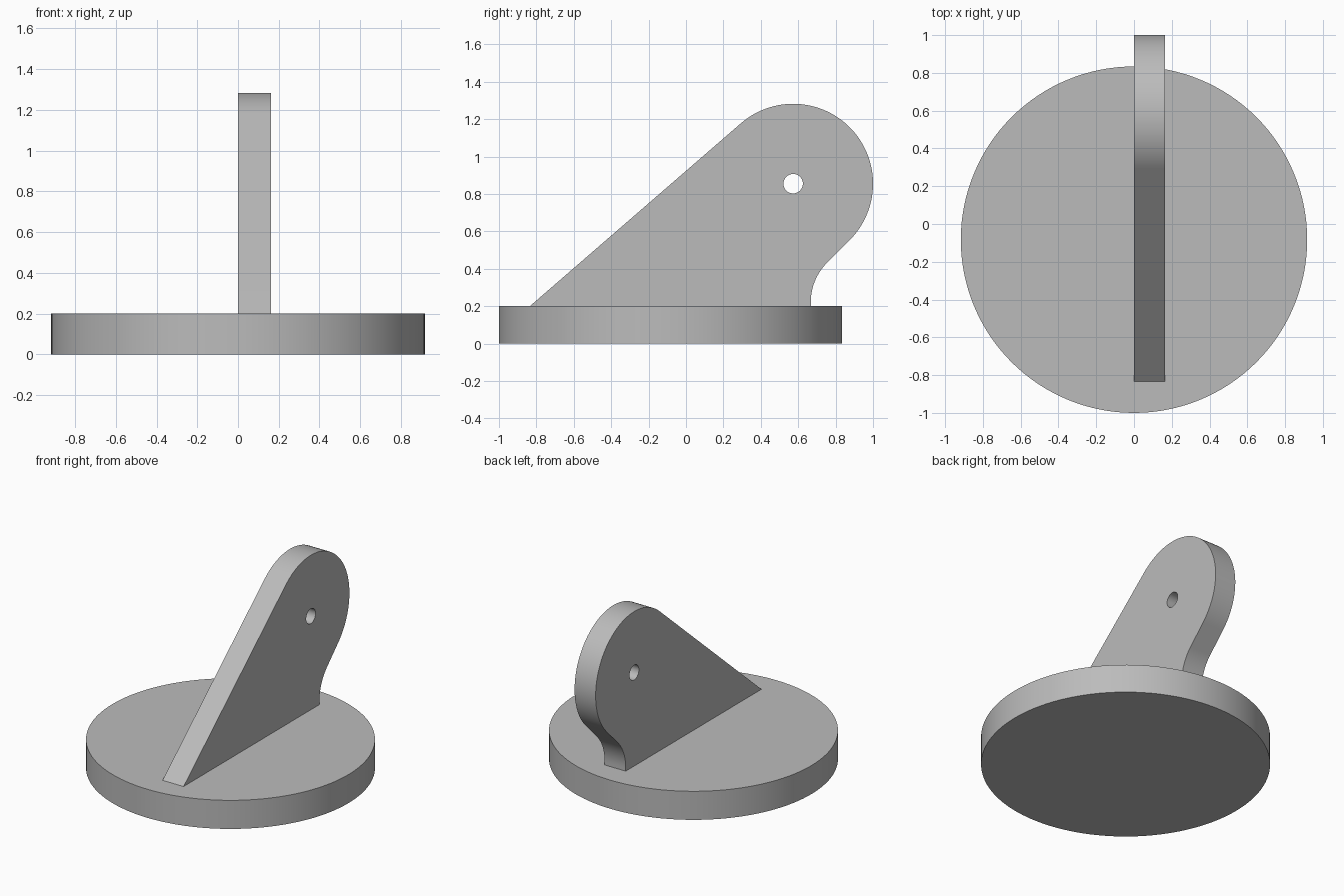
import bpy
import bmesh
from math import sin, cos, radians
from mathutils import Vector

cube = bpy.data.objects.get("Cube")
if cube:
    bpy.data.objects.remove(cube, do_unlink=True)

grey = bpy.data.materials.new("plain grey")
grey.use_nodes = True
colour = (0.5, 0.5, 0.5, 1)
grey.diffuse_color = colour
grey.node_tree.nodes["Principled BSDF"].inputs["Base Color"].default_value = colour


def arc(cy, cz, radius, start, end, steps):
    """Points of an arc in the y-z plane, angles in degrees."""
    angles = [radians(start + (end - start) * i / steps) for i in range(steps + 1)]
    return [(cy + radius * cos(a), cz + radius * sin(a)) for a in angles]


def finish(obj):
    obj.data.materials.append(grey)
    bpy.ops.object.select_all(action="DESELECT")
    obj.select_set(True)
    bpy.context.view_layer.objects.active = obj
    bpy.ops.object.shade_smooth_by_angle(angle=radians(30))


# Round base
base_height = 0.2
bpy.ops.mesh.primitive_cylinder_add(vertices=128, radius=0.917, depth=base_height,
                                    location=(0, -0.083, base_height / 2))
base = bpy.context.object
base.name = "round_base"
finish(base)

# Upright lug: sloping front, round head, concave fillet at the back foot
thickness = 0.163
head_y, head_z, head_radius = 0.573, 0.855, 0.427
fillet = 0.3
back_y = 0.667
outline = [(back_y, base_height), (-0.835, base_height)]
outline += arc(head_y, head_z, head_radius, 130.9, -45, 64)
outline += arc(back_y + fillet, 0.221, fillet, 135, 180, 16)
hole = arc(head_y, head_z, 0.052, 0, 360, 32)[:-1]

bm = bmesh.new()
edges = []
for loop in (outline, hole):
    verts = [bm.verts.new((0, y, z)) for y, z in loop]
    edges += [bm.edges.new((v, verts[i - 1])) for i, v in enumerate(verts)]

# Fill between the outline and the pin hole, then thicken sideways
bmesh.ops.triangle_fill(bm, edges=edges, use_beauty=True, normal=Vector((1, 0, 0)))
result = bmesh.ops.extrude_face_region(bm, geom=bm.faces[:], use_keep_orig=True)
moved = [g for g in result["geom"] if isinstance(g, bmesh.types.BMVert)]
bmesh.ops.translate(bm, verts=moved, vec=(thickness, 0, 0))
bmesh.ops.recalc_face_normals(bm, faces=bm.faces[:])
mesh = bpy.data.meshes.new("upright_lug")
bm.to_mesh(mesh)
bm.free()
lug = bpy.data.objects.new("upright_lug", mesh)
bpy.context.collection.objects.link(lug)
finish(lug)
